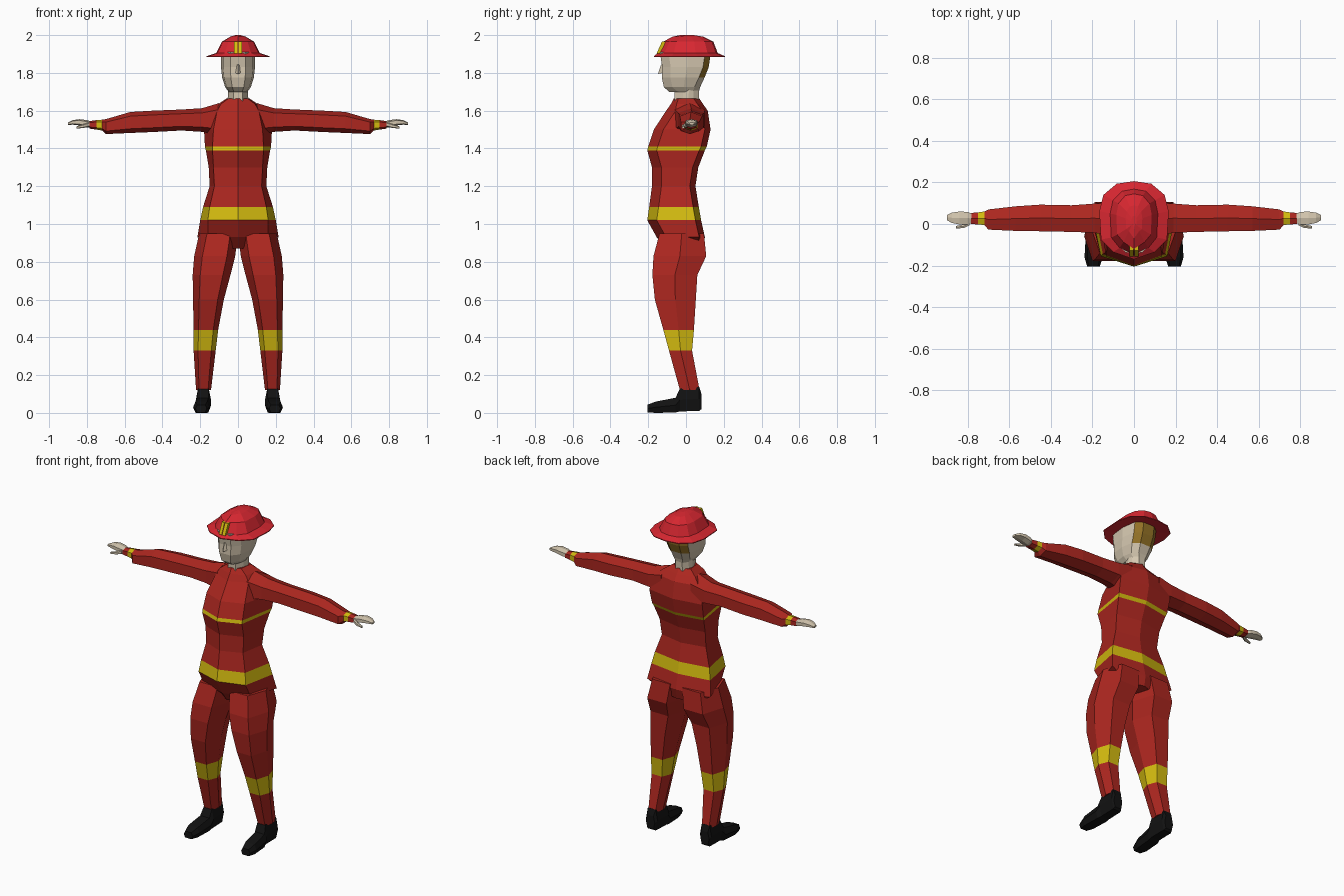
import bpy, bmesh
from mathutils import Vector

if "Cube" in bpy.data.objects:
    bpy.data.objects.remove(bpy.data.objects["Cube"])


def mat(name, r, g, b):
    m = bpy.data.materials.new(name)
    m.diffuse_color = (r, g, b, 1)
    m.use_nodes = True
    m.node_tree.nodes["Principled BSDF"].inputs["Base Color"].default_value = m.diffuse_color
    return m


RED = mat("suit_red", .42, .02, .014)
HELM = mat("helmet_red", .68, .02, .03)
YEL = mat("reflective_yellow", .66, .5, .005)
SKIN = mat("skin", .66, .57, .43)
BLACK = mat("boot_black", .006, .006, .006)
HAIR = mat("hair_brown", .3, .17, .02)


def loft(name, rings, mats, seg=None, mirror=False):
    """Skin closed rings of 3D points; seg gives the material index of each span."""
    bm = bmesh.new()
    vs = [[bm.verts.new(p) for p in r] for r in rings]
    n = len(vs[0])
    for i in range(len(vs) - 1):
        for j in range(n):
            k = (j + 1) % n
            f = bm.faces.new((vs[i][j], vs[i][k], vs[i + 1][k], vs[i + 1][j]))
            f.material_index = seg[i] if seg else 0
    bm.faces.new(vs[0])
    f = bm.faces.new(vs[-1])
    f.material_index = seg[-1] if seg else 0
    bmesh.ops.recalc_face_normals(bm, faces=bm.faces[:])
    me = bpy.data.meshes.new(name)
    bm.to_mesh(me)
    bm.free()
    ob = bpy.data.objects.new(name, me)
    bpy.context.collection.objects.link(ob)
    for m in mats:
        me.materials.append(m)
    if mirror:
        ob.modifiers.new("Mirror", 'MIRROR').use_mirror_merge = False
    return ob


def hexa(a0, a1, b0, b1, k=.6):
    """Flattened hexagon with points at a0 and a1 and flats at b0 and b1."""
    c, h, m = (a0 + a1) / 2, (a1 - a0) / 2 * k, (b0 + b1) / 2
    return [(a0, m), (c - h, b0), (c + h, b0), (a1, m), (c + h, b1), (c - h, b1)]


def body(z, wf, w, yf, yb, d=.05, e=.03):
    """Body ring with a ridge on the front and back centre lines."""
    return [(0, yf, z), (wf, yf + d, z), (w, yb - e, z),
            (0, yb, z), (-w, yb - e, z), (-wf, yf + d, z)]


# Jacket torso with chest stripe and belt
loft("jacket", [
    body(.87, .07, .10, -.11, .09),
    body(.93, .16, .215, -.155, .10),
    body(1.02, .16, .20, -.205, .08),
    body(1.09, .15, .185, -.195, .068),
    body(1.20, .125, .15, -.18, .05),
    body(1.30, .13, .155, -.18, .065),
    body(1.39, .135, .17, -.205, .10),
    body(1.41, .135, .175, -.20, .11),
    body(1.50, .13, .18, -.17, .13),
    body(1.60, .11, .145, -.105, .115),
    body(1.635, .09, .105, -.08, .09, .03),
    body(1.665, .05, .06, -.065, .07, .025)],
    [RED, YEL], [0, 0, 1, 0, 0, 0, 1, 0, 0, 0, 0])

# Trouser legs with knee bands
leg = [(.95, .0, .205, -.14, .095), (.83, .015, .232, -.172, .107),
       (.73, .04, .24, -.178, .06), (.60, .075, .238, -.165, .052),
       (.44, .105, .235, -.12, .042), (.33, .118, .235, -.09, .032),
       (.12, .143, .222, -.032, .072)]
loft("trouser_leg", [[(x, y, z) for x, y in hexa(x0, x1, y0, y1)]
                     for z, x0, x1, y0, y1 in leg],
     [RED, YEL], [0, 0, 0, 0, 1, 0], mirror=True)

# Boots, lofted from heel to toe
boot = [(.082, .155, .215, .02, .10), (.07, .145, .222, .01, .137),
        (-.032, .143, .222, .008, .13), (-.055, .143, .232, .002, .08),
        (-.16, .15, .238, 0, .06), (-.205, .165, .225, .003, .043)]
loft("boot", [[(x, y, z) for x, z in hexa(x0, x1, z0, z1, .7)]
              for y, x0, x1, z0, z1 in boot], [BLACK], mirror=True)

# Sleeves with yellow cuffs
arm = [(.10, 1.47, 1.64, -.06, .10), (.19, 1.488, 1.613, -.042, .098),
       (.30, 1.495, 1.606, -.038, .09), (.45, 1.487, 1.6, -.035, .093),
       (.57, 1.482, 1.593, -.033, .085), (.70, 1.476, 1.555, -.027, .07),
       (.72, 1.495, 1.552, -.005, .06), (.75, 1.5, 1.55, -.002, .056),
       (.785, 1.505, 1.545, 0, .053)]
loft("sleeve", [[(x, y, z) for z, y in hexa(z0, z1, y0, y1)]
                for x, z0, z1, y0, y1 in arm],
     [RED, YEL], [0, 0, 0, 0, 0, 0, 1, 0], mirror=True)

# Hands
hand = [(.775, 1.51, 1.543, .006, .048), (.80, 1.512, 1.55, -.002, .058),
        (.84, 1.522, 1.555, -.002, .06), (.875, 1.526, 1.55, .005, .055),
        (.9, 1.524, 1.538, .018, .043)]
loft("hand", [[(x, y, z) for z, y in hexa(z0, z1, y0, y1)]
              for x, z0, z1, y0, y1 in hand], [SKIN], mirror=True)
thumb = [(.79, 1.514, 1.538, -.006, .015), (.82, 1.508, 1.528, -.02, -.002),
         (.855, 1.505, 1.517, -.021, -.009)]
loft("thumb", [[(x, y, z) for z, y in hexa(z0, z1, y0, y1)]
               for x, z0, z1, y0, y1 in thumb], [SKIN], mirror=True)


# Neck and head
def skull(z, w, yf, yb):
    m = (yf + yb) / 2
    half = [(.45 * w, yf), (.88 * w, yf + .045), (w, m + .01), (.85 * w, yb - .03), (.42 * w, yb)]
    return [(x, y, z) for x, y in half] + [(-x, y, z) for x, y in reversed(half)]


loft("neck", [skull(1.63, .055, -.06, .068), skull(1.74, .053, -.06, .07)], [SKIN])
head = loft("head", [
    skull(1.70, .05, -.09, .068), skull(1.725, .068, -.117, .075),
    skull(1.775, .084, -.128, .098), skull(1.83, .09, -.126, .12),
    skull(1.91, .09, -.138, .132)], [SKIN, HAIR])
for p in head.data.polygons:
    if p.center.y > .075 and p.center.z > 1.78:
        p.material_index = 1
loft("nose", [[(-.008, -.125, 1.845), (.008, -.125, 1.845), (0, -.132, 1.845)],
              [(-.018, -.12, 1.80), (.018, -.12, 1.80), (0, -.148, 1.795)]], [SKIN])


# Helmet brim and faceted dome
def oval(z, w, yf, yb):
    half = [(0, yf), (.6 * w, yf + .035), (.95 * w, yf * .5 + .01),
            (w, yb * .3), (.88 * w, yb * .68), (.5 * w, yb * .94)]
    return [(x, y, z) for x, y in half] + [(0, yb, z)] + \
           [(-x, y, z) for x, y in reversed(half[1:])]


loft("helmet", [
    oval(1.893, .09, -.13, .13), oval(1.883, .167, -.17, .206),
    oval(1.888, .167, -.17, .206), oval(1.905, .115, -.15, .168),
    oval(1.965, .085, -.122, .145), oval(1.992, .04, -.07, .09),
    oval(2.0, .012, -.03, .04)], [HELM])

# Two-bar plate on the helmet front
for s in (-1, 1):
    lo, hi = sorted((s * .003, s * .021))
    loft("helmet_plate", [[(x, y, z) for x, y in ((lo, f), (hi, f), (hi, b), (lo, b))]
                          for z, f, b in ((1.902, -.156, -.12), (1.966, -.127, -.09))], [YEL])
